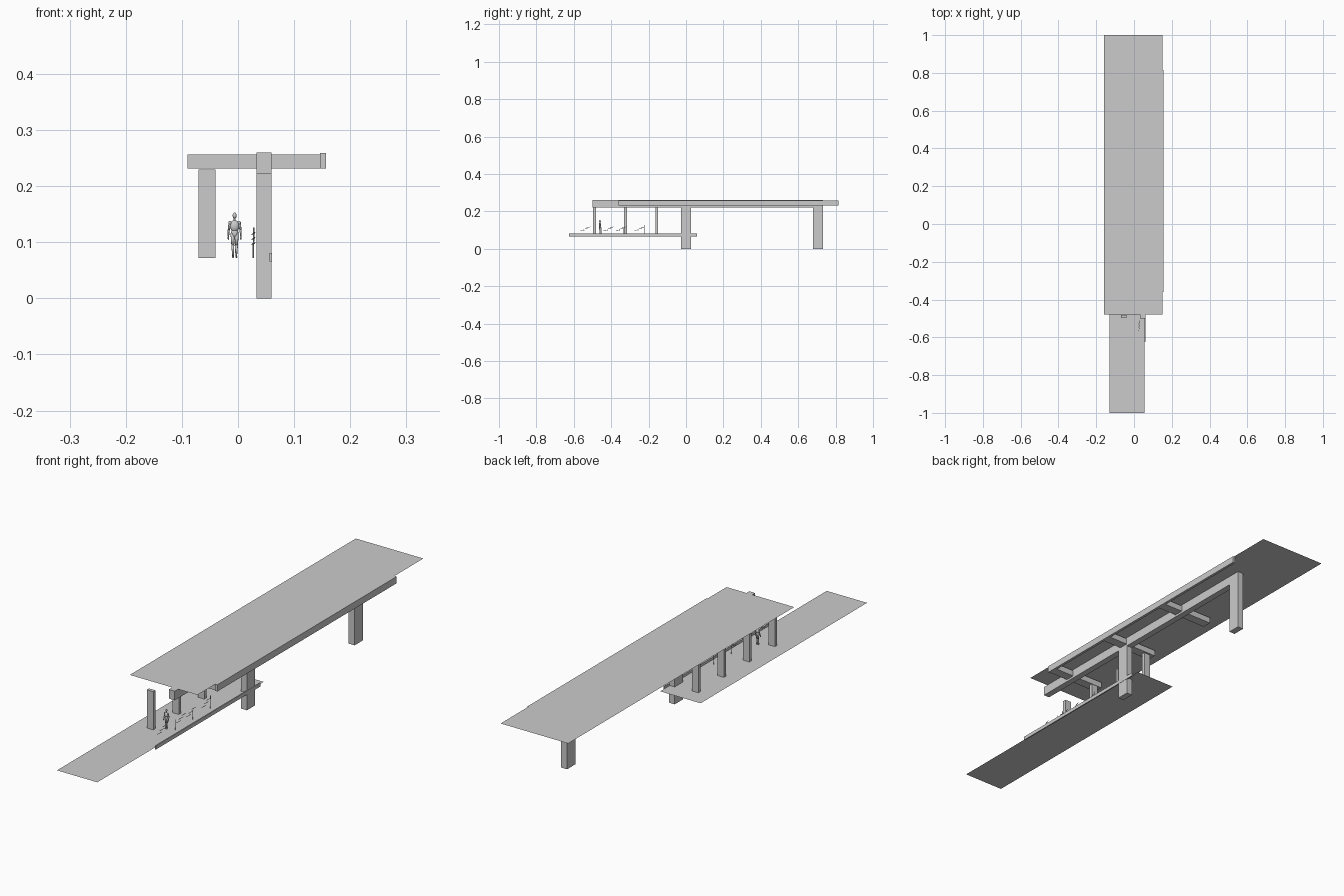
import bpy, bmesh, math
from mathutils import Vector, Matrix

if "Cube" in bpy.data.objects:
    bpy.data.objects.remove(bpy.data.objects["Cube"])


def finish(bm, name, smooth=False):
    me = bpy.data.meshes.new(name)
    bm.to_mesh(me)
    bm.free()
    ob = bpy.data.objects.new(name, me)
    bpy.context.collection.objects.link(ob)
    if smooth:
        for p in me.polygons:
            p.use_smooth = True
    return ob


def box(name, x0, x1, y0, y1, z0, z1):
    bm = bmesh.new()
    m = Matrix.Translation(((x0 + x1) / 2, (y0 + y1) / 2, (z0 + z1) / 2)) \
        @ Matrix.Diagonal((x1 - x0, y1 - y0, z1 - z0, 1))
    bmesh.ops.create_cube(bm, size=1, matrix=m)
    return finish(bm, name)


def sheet(name, x0, x1, y0, y1, z):
    bm = bmesh.new()
    bm.faces.new([bm.verts.new((x, y, z)) for x, y in
                  ((x0, y0), (x1, y0), (x1, y1), (x0, y1))])
    return finish(bm, name)


def limb(bm, a, b, r0, r1, segs=10):
    a, b = Vector(a), Vector(b)
    d = b - a
    m = Matrix.Translation((a + b) / 2) @ d.to_track_quat('Z', 'Y').to_matrix().to_4x4()
    bmesh.ops.create_cone(bm, cap_ends=True, segments=segs, radius1=r0,
                          radius2=r1, depth=d.length, matrix=m)


def blob(bm, c, r):
    bmesh.ops.create_uvsphere(bm, u_segments=12, v_segments=8, radius=1,
                              matrix=Matrix.Translation(c) @ Matrix.Diagonal((*r, 1)))


FLOOR = 0.072

# Thin roof and walkway sheets
sheet("roof_sheet", -0.16, 0.15, -0.48, 1.0, 0.261)
sheet("walkway_floor", -0.13, 0.055, -1.0, 0.09, FLOOR)

# Main columns and the beam they carry
for i, y in enumerate((0.0, 0.705)):
    box(f"main_column_{i}", 0.033, 0.06, y - 0.027, y + 0.027, 0, 0.222)
box("main_beam", 0.033, 0.06, -0.5, 0.732, 0.222, 0.26)

# Side beam and cross beams
box("side_beam", 0.146, 0.157, -0.36, 0.815, 0.231, 0.259)
for i, y in enumerate((-0.335, 0.005, 0.355)):
    box(f"cross_beam_{i}", -0.09, 0.146, y - 0.02, y + 0.02, 0.231, 0.256)

# Slim columns along the walkway
for i in range(4):
    y = -0.49 + 0.167 * i
    box(f"slim_column_{i}", -0.07, -0.04, y - 0.0075, y + 0.0075, FLOOR, 0.23)

# Walkway edge beam
box("walkway_edge_beam", 0.056, 0.061, -0.625, 0.06, 0.066, 0.081)

# Broken zigzag railing on thin posts
bm = bmesh.new()
for y, top in ((-0.45, 0.115), (-0.335, 0.11), (-0.22, 0.126)):
    limb(bm, (0.027, y, FLOOR), (0.028, y, top), 0.0012, 0.0012, 6)
for y0 in (-0.565, -0.44, -0.375, -0.275):
    for k in range(3):
        y = y0 + 0.017 * k
        z = 0.096 + 0.009 * k
        limb(bm, (0.025, y, z), (0.030, y + 0.022, z + 0.003), 0.0011, 0.0011, 6)
finish(bm, "railing")

# Standing figure
cx, cy = -0.006, -0.46
bm = bmesh.new()
blob(bm, (cx, cy, 0.1475), (0.0036, 0.0043, 0.0055))
limb(bm, (cx, cy, 0.136), (cx, cy, 0.144), 0.0022, 0.0018)
blob(bm, (cx, cy, 0.129), (0.0085, 0.0055, 0.0105))
blob(bm, (cx, cy, 0.116), (0.0068, 0.005, 0.008))
for s in (-1, 1):
    def p(x, y, z):
        return (cx + s * x, cy + y, z)
    blob(bm, p(0.0082, 0, 0.1345), (0.003, 0.003, 0.0035))
    limb(bm, p(0.0085, 0, 0.135), p(0.0105, 0.001, 0.122), 0.0024, 0.0019)
    limb(bm, p(0.0105, 0.001, 0.122), p(0.0112, -0.003, 0.110), 0.0019, 0.0013)
    blob(bm, p(0.0112, -0.0035, 0.1075), (0.0013, 0.002, 0.0035))
    limb(bm, p(0.0035, 0, 0.116), p(0.0033, -0.001, 0.095), 0.0039, 0.0026)
    limb(bm, p(0.0033, -0.001, 0.095), p(0.0028, 0.001, 0.075), 0.0027, 0.0015)
    blob(bm, p(0.003, -0.002, 0.0738), (0.0018, 0.0048, 0.0018))
finish(bm, "standing_figure", smooth=True)
